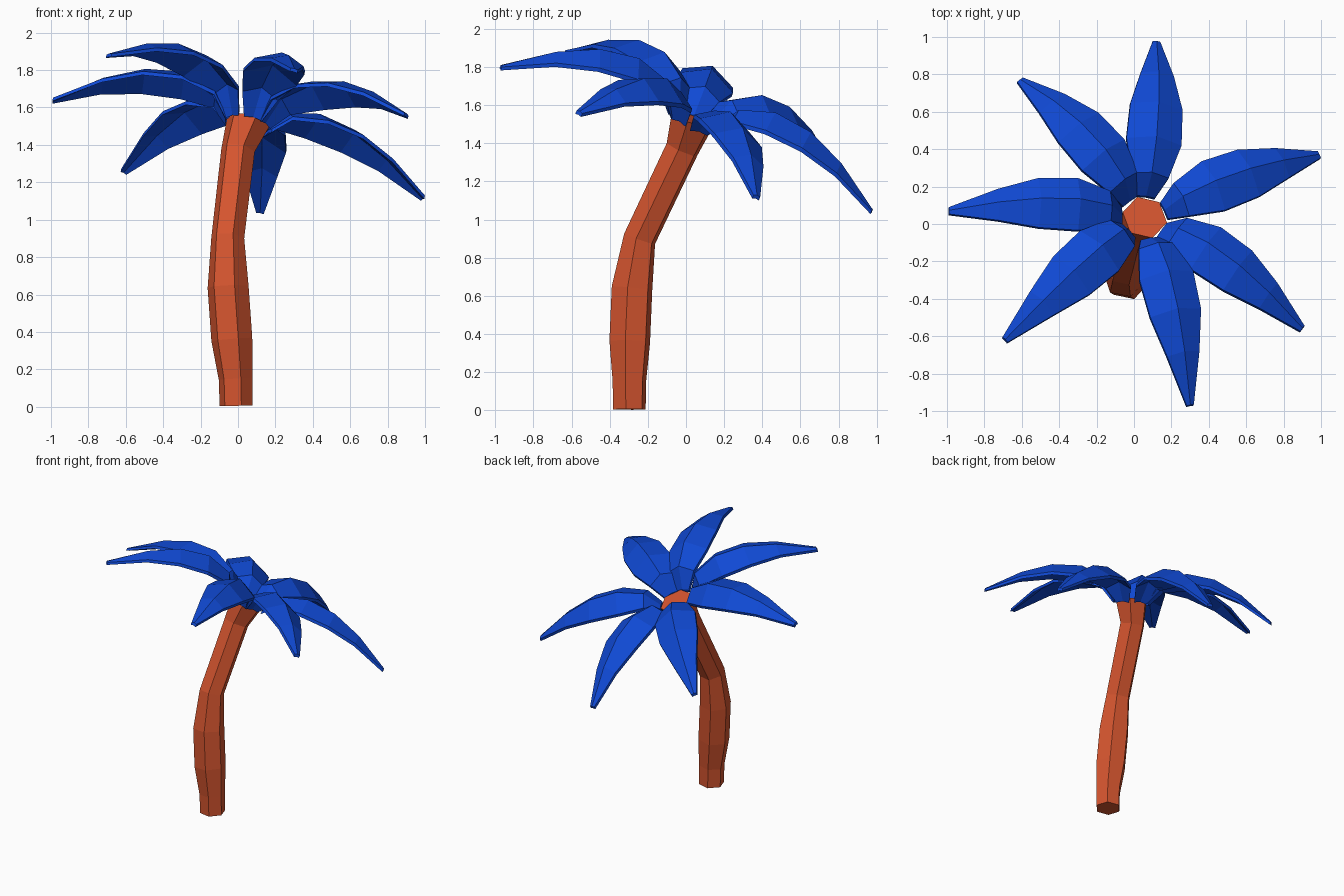
import bpy, math
from mathutils import Vector

if "Cube" in bpy.data.objects:
    bpy.data.objects.remove(bpy.data.objects["Cube"])


def make_material(name, color):
    mat = bpy.data.materials.new(name)
    mat.diffuse_color = color
    mat.use_nodes = True
    mat.node_tree.nodes["Principled BSDF"].inputs["Base Color"].default_value = mat.diffuse_color
    return mat


def loft(name, rings, mat):
    """Skin equal-sized closed rings and cap both ends."""
    n = len(rings[0])
    verts = [p for ring in rings for p in ring]
    faces = [(i * n + j, i * n + (j + 1) % n, (i + 1) * n + (j + 1) % n, (i + 1) * n + j)
             for i in range(len(rings) - 1) for j in range(n)]
    faces.append(tuple(reversed(range(n))))
    faces.append(tuple(range(len(verts) - n, len(verts))))
    mesh = bpy.data.meshes.new(name)
    mesh.from_pydata(verts, [], faces)
    mesh.materials.append(mat)
    obj = bpy.data.objects.new(name, mesh)
    bpy.context.collection.objects.link(obj)
    return obj


bark = make_material("bark", (0.66, 0.09, 0.028, 1))
blue = make_material("leaf_blue", (0.005, 0.067, 0.66, 1))
crown_axis = Vector((0.18, 0.355, 0.917)).normalized()

# Curved hexagonal trunk: centre and radius of each section
path = [((-0.01, -0.297, 0.005), 0.09), ((-0.013, -0.297, 0.15), 0.092),
        ((-0.033, -0.295, 0.36), 0.112), ((-0.053, -0.283, 0.64), 0.112),
        ((-0.055, -0.243, 0.90), 0.09), ((0.0, -0.02, 1.37), 0.092),
        ((0.058, 0.035, 1.525), 0.122)]
centres = [Vector(c) for c, r in path]
rings = []
for i, (c, r) in enumerate(path):
    tangent = centres[min(i + 1, len(path) - 1)] - centres[max(i - 1, 0)]
    if i == len(path) - 1:
        tangent = crown_axis
    tilt = Vector((0, 0, 1)).rotation_difference(tangent)
    ring = []
    for k in range(6):
        a = math.radians(-12 + 60 * k)
        ring.append(centres[i] + tilt @ Vector((r * math.cos(a), r * math.sin(a), 0)))
    rings.append(ring)
loft("trunk", rings, bark)

# Arched leaves: distance along, ridge height, half width, edge droop, thickness
profile = [(0.115, 0.09, 0.05, 0.01, 0.022), (0.195, 0.235, 0.10, 0.05, 0.022),
           (0.37, 0.30, 0.15, 0.08, 0.022), (0.57, 0.275, 0.142, 0.07, 0.022),
           (0.77, 0.18, 0.09, 0.04, 0.022), (1.0, 0.01, 0.02, 0.004, 0.02)]
crown = Vector((0.04, 0.006, 1.448))
# Tip position and arch height factor of each leaf
tips = [((0.12, 0.975, 1.045), 0.96), ((0.99, 0.37, 1.12), 0.87), ((0.90, -0.56, 1.56), 0.91),
        ((0.30, -0.97, 1.80), 0.98), ((-0.69, -0.62, 1.88), 1.0), ((-0.99, 0.07, 1.64), 0.99),
        ((-0.61, 0.77, 1.26), 1.0)]
for i, (tip, arch) in enumerate(tips):
    reach = Vector(tip) - crown
    side = crown_axis.cross(reach).normalized()
    up = reach.cross(side).normalized()
    rings = []
    for s, h, w, droop, t in profile:
        ridge = crown + reach * s + up * h * arch
        left, right = (ridge + side * w * d - up * droop for d in (1, -1))
        rings.append([left, ridge, right, right - up * t, ridge - up * t, left - up * t])
    loft(f"leaf_{i + 1}", rings, blue)
